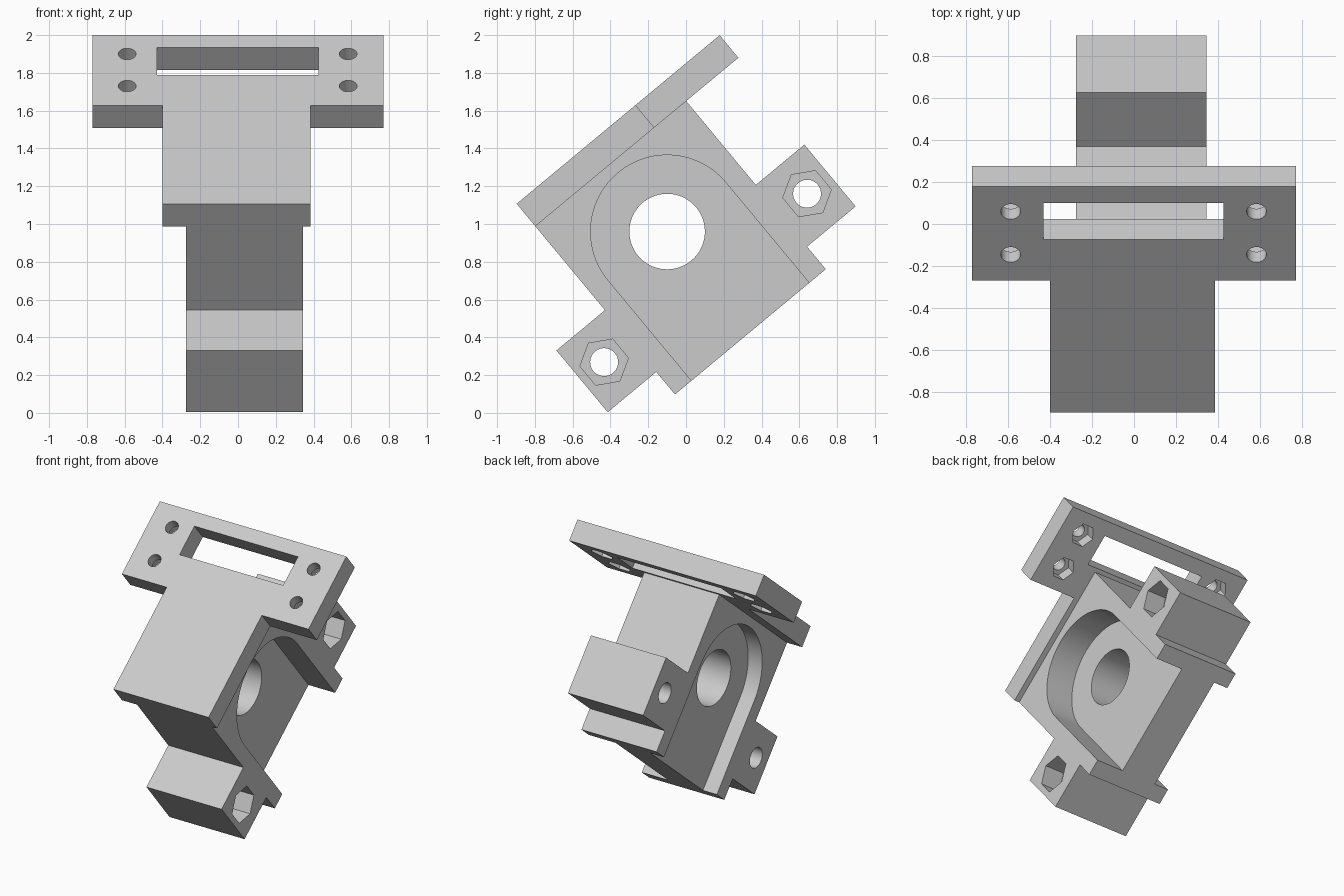
import bpy, bmesh, math
from mathutils import Matrix

if "Cube" in bpy.data.objects:
    bpy.data.objects.remove(bpy.data.objects["Cube"], do_unlink=True)

grey = bpy.data.materials.new("light_grey")
grey.use_nodes = True
COLOUR = (0.6, 0.6, 0.6, 1)
grey.diffuse_color = COLOUR
grey.node_tree.nodes["Principled BSDF"].inputs["Base Color"].default_value = COLOUR

# The bracket is built upright, then tilted about the bore axis
TILT = Matrix.Translation((0, -0.1, 0.96)) @ Matrix.Rotation(math.radians(39.7), 4, 'X')


def prism(name, points, axis, low, high):
    """Extrude a 2D outline along x (points are y, z) or z (points are x, y)."""
    bm = bmesh.new()
    place = (lambda p: (low, *p)) if axis == 'x' else (lambda p: (*p, low))
    face = bm.faces.new([bm.verts.new(place(p)) for p in points])
    ext = bmesh.ops.extrude_face_region(bm, geom=[face])
    step = (high - low, 0, 0) if axis == 'x' else (0, 0, high - low)
    moved = [g for g in ext["geom"] if isinstance(g, bmesh.types.BMVert)]
    bmesh.ops.translate(bm, verts=moved, vec=step)
    bmesh.ops.recalc_face_normals(bm, faces=bm.faces)
    mesh = bpy.data.meshes.new(name)
    bm.to_mesh(mesh)
    bm.free()
    mesh.materials.append(grey)
    obj = bpy.data.objects.new(name, mesh)
    bpy.context.scene.collection.objects.link(obj)
    return obj


def ring(centre, radius, sides, start=0, sweep=360):
    """Points on a circle, or on an arc when sweep is below a full turn."""
    count = sides if sweep == 360 else sides + 1
    angles = [math.radians(start + sweep * i / sides) for i in range(count)]
    return [(centre[0] + radius * math.cos(a), centre[1] + radius * math.sin(a)) for a in angles]


def rect(a0, a1, b0, b1):
    return [(a0, b0), (a1, b0), (a1, b1), (a0, b1)]


def carve(obj, cutters):
    """Subtract the cutters, bake the result and tilt the part into place."""
    for c in cutters:
        c.hide_render = True
        mod = obj.modifiers.new("cut", 'BOOLEAN')
        mod.operation = 'DIFFERENCE'
        mod.solver = 'EXACT'
        mod.object = c
    graph = bpy.context.evaluated_depsgraph_get()
    graph.update()
    mesh = bpy.data.meshes.new_from_object(obj.evaluated_get(graph))
    obj.modifiers.clear()
    obj.data = mesh
    for c in cutters:
        bpy.data.objects.remove(c, do_unlink=True)
    obj.matrix_world = TILT
    bpy.ops.object.select_all(action='DESELECT')
    obj.select_set(True)
    bpy.context.view_layer.objects.active = obj
    bpy.ops.object.shade_smooth_by_angle(angle=math.radians(30))


# Body block with a lug on each side
half = [(0.519, 0.467), (0.519, -0.11), (0.853, -0.11),
        (0.853, -0.535), (0.519, -0.535), (0.519, -0.69)]
outline = half + [(-u, v) for u, v in reversed(half)]
body = prism("bearing_body", outline, 'x', -0.275, 0.345)

# Arched pockets on both sides, leaving a thin web with a central bore
arch = ring((0, 0), 0.405, 48, 0, 180) + [(-0.405, -0.8), (0.405, -0.8)]
cuts = [prism("pocket_right", arch, 'x', 0.125, 0.5),
        prism("pocket_left", arch, 'x', -0.5, -0.16),
        prism("bore", ring((0, 0), 0.2, 64), 'x', -0.4, 0.4)]

# Lug bolt holes with hexagonal nut recesses
for side in (-1, 1):
    centre = (0.698 * side, -0.319)
    cuts.append(prism("lug_hole", ring(centre, 0.074, 32), 'x', -0.5, 0.5))
    cuts.append(prism("lug_nut", ring(centre, 0.13, 6, 30), 'x', 0.19, 0.5))
carve(body, cuts)

# T-shaped mounting plate
tee = [(-0.4, -0.519), (0.385, -0.519), (0.385, 0.297), (0.77, 0.297),
       (0.77, 0.878), (-0.77, 0.878), (-0.77, 0.297), (-0.4, 0.297)]
plate = prism("mounting_plate", tee, 'z', 0.467, 0.622)

# Long window, screw holes and nut recesses underneath
cuts = [prism("window", rect(-0.43, 0.425, 0.549, 0.777), 'z', 0.3, 0.8)]
for x in (-0.587, 0.583):
    for u in (0.457, 0.723):
        cuts.append(prism("screw_hole", ring((x, u), 0.047, 32), 'z', 0.3, 0.8))
        cuts.append(prism("screw_nut", ring((x, u), 0.085, 6), 'z', 0.3, 0.545))
carve(plate, cuts)
